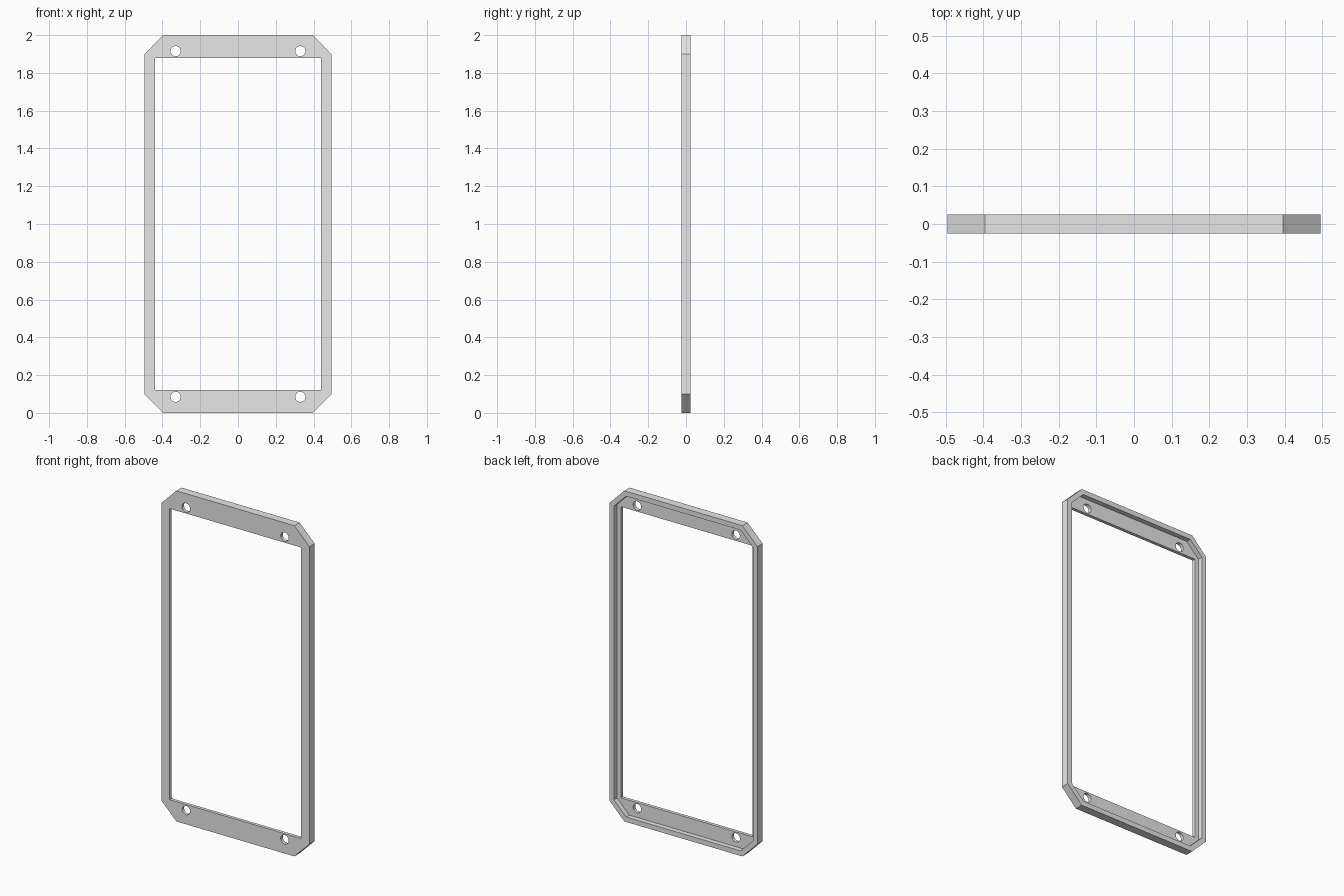
import bpy
import bmesh
import math
from mathutils import Matrix, Vector

if "Cube" in bpy.data.objects:
    bpy.data.objects.remove(bpy.data.objects["Cube"])

HALF_W, HALF_H, HALF_D = 0.495, 1.0, 0.025
CHAMFER, RIM, PLATE = 0.1, 0.03, 0.02

grey = bpy.data.materials.new("plain_grey")
grey.use_nodes = True
grey.diffuse_color = (0.8, 0.8, 0.8, 1)
grey.node_tree.nodes["Principled BSDF"].inputs["Base Color"].default_value = (0.8, 0.8, 0.8, 1)


def prism(name, outline, y0, y1):
    """Extrude an x-z outline from y0 to y1."""
    bm = bmesh.new()
    face = bm.faces.new([bm.verts.new((x, y0, z)) for x, z in outline])
    moved = bmesh.ops.extrude_face_region(bm, geom=[face])["geom"]
    verts = [v for v in moved if isinstance(v, bmesh.types.BMVert)]
    bmesh.ops.translate(bm, verts=verts, vec=Vector((0, y1 - y0, 0)))
    bmesh.ops.recalc_face_normals(bm, faces=bm.faces)
    mesh = bpy.data.meshes.new(name)
    bm.to_mesh(mesh)
    bm.free()
    mesh.materials.append(grey)
    obj = bpy.data.objects.new(name, mesh)
    bpy.context.collection.objects.link(obj)
    return obj


def octagon(inset):
    """Chamfered rectangle with every side moved inwards by inset."""
    w, h = HALF_W - inset, HALF_H - inset
    c = CHAMFER - inset * (2 - math.sqrt(2))
    quarter = [(w, h - c), (w - c, h)]
    pts = quarter + [(-x, z) for x, z in reversed(quarter)]
    pts += [(-x, -z) for x, z in pts]
    return [(x, z + HALF_H) for x, z in pts]


def circle(cx, cz, r, n=32):
    return [(cx + r * math.cos(i * math.tau / n), cz + r * math.sin(i * math.tau / n))
            for i in range(n)]


# Chamfered body
frame = prism("bezel_frame", octagon(0), -HALF_D, HALF_D)

# Rear recess, window opening and four screw holes
cutters = [
    prism("recess_cutter", octagon(RIM), -HALF_D + PLATE, 0.1),
    prism("window_cutter", [(-0.44, 0.12), (0.44, 0.12), (0.44, 1.88), (-0.44, 1.88)], -0.1, 0.2),
]
for sx in (-1, 1):
    for sz in (-1, 1):
        hole = circle(sx * 0.33, HALF_H + sz * 0.915, 0.027)
        cutters.append(prism("screw_hole_cutter", hole, -0.1, 0.2))

bpy.ops.object.select_all(action="DESELECT")
bpy.context.view_layer.objects.active = frame
frame.select_set(True)
for cutter in cutters:
    cutter.hide_render = True
    mod = frame.modifiers.new("cut", "BOOLEAN")
    mod.operation = "DIFFERENCE"
    mod.solver = "EXACT"
    mod.object = cutter
    bpy.ops.object.modifier_apply(modifier=mod.name)
    bpy.data.objects.remove(cutter)

bpy.ops.object.shade_smooth_by_angle(angle=math.radians(30))
